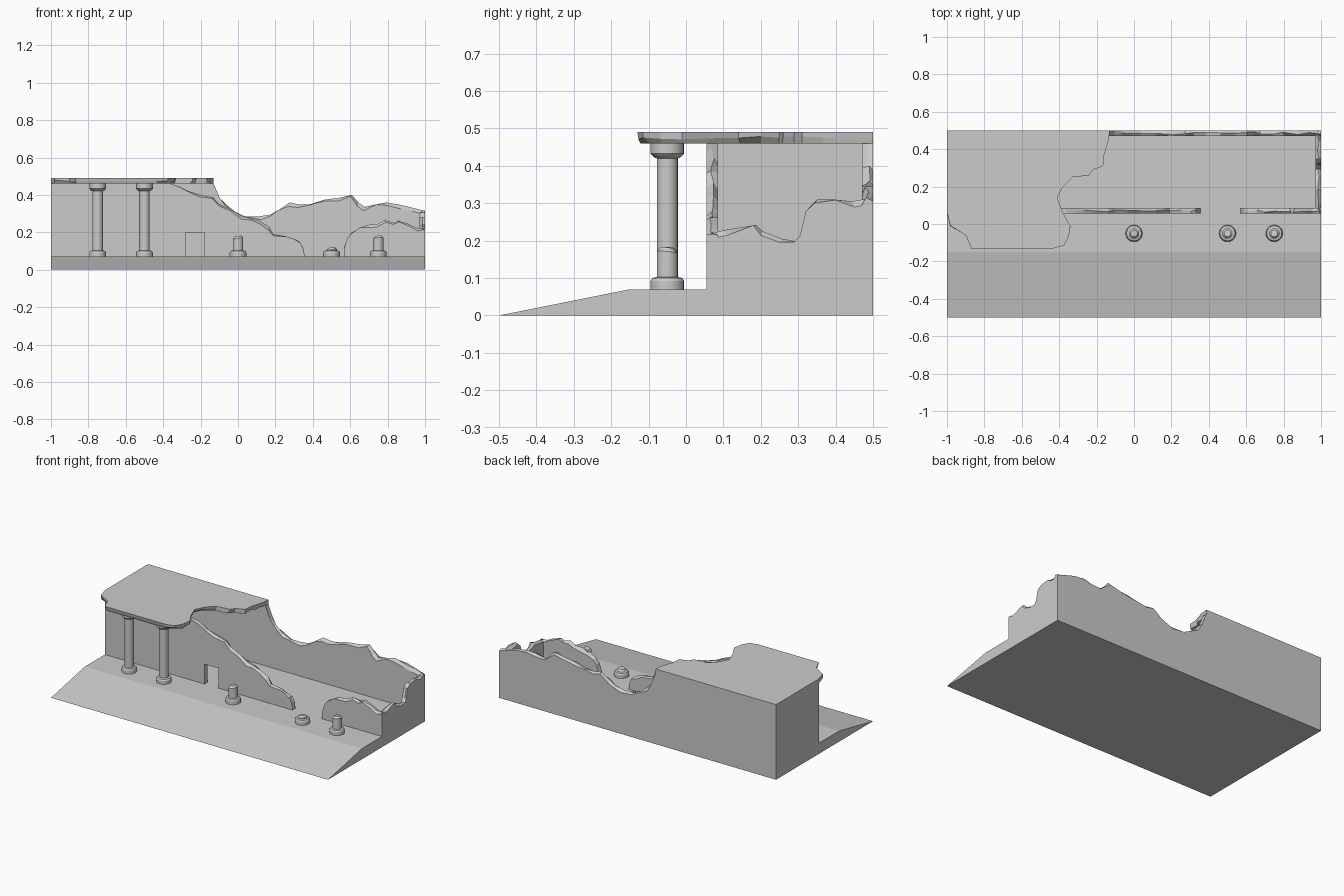
import bpy, bmesh, math, random
from mathutils import Matrix

if "Cube" in bpy.data.objects:
    bpy.data.objects.remove(bpy.data.objects["Cube"])

random.seed(4)
FLOOR, CEIL, ROOF = 0.07, 0.46, 0.49


def make(name, bm):
    bmesh.ops.recalc_face_normals(bm, faces=bm.faces)
    me = bpy.data.meshes.new(name)
    bm.to_mesh(me)
    bm.free()
    ob = bpy.data.objects.new(name, me)
    bpy.context.collection.objects.link(ob)
    return ob


def loft(name, rings):
    """Skin closed rings and cap both ends."""
    bm = bmesh.new()
    vr = [[bm.verts.new(p) for p in r] for r in rings]
    n = len(vr[0])
    for a, b in zip(vr, vr[1:]):
        for i in range(n):
            bm.faces.new((a[i], a[(i + 1) % n], b[(i + 1) % n], b[i]))
    bm.faces.new(vr[0][::-1])
    bm.faces.new(vr[-1])
    return make(name, bm)


def ragged_wall(name, tops, inner, outer, along_y=False):
    """Wall along an axis with a chipped top; tops = (distance, height)."""
    rings = []
    for i, (s, z) in enumerate(tops):
        full = z >= CEIL
        end = i in (0, len(tops) - 1)
        chip_o = 0 if full else random.uniform(0, 0.018)
        chip_i = 0 if full else random.uniform(0, 0.022)
        lean = 0 if full else random.uniform(-0.007, 0.007)
        slide = 0 if full or end else random.uniform(-0.01, 0.01)
        mid = (inner + outer) / 2 + lean
        sec = [(s, outer, FLOOR - 0.01), (s, outer, z - chip_o),
               (s + slide, mid, z), (s, inner, z - chip_i),
               (s, inner, FLOOR - 0.01)]
        rings.append([(t, a, h) if along_y else (a, t, h) for a, t, h in sec])
        if along_y:
            rings[-1] = [(t, a, h) for a, t, h in sec]
    return loft(name, rings)


# sloped podium
prof = [(-0.5, 0), (-0.15, FLOOR), (0.5, FLOOR), (0.5, 0)]
loft("podium", [[(x, y, z) for y, z in prof] for x in (-1, 1)])

# front wall, left of the breach, with doorway
front = ragged_wall("front_wall_left", [
    (-1, CEIL), (-0.36, CEIL), (-0.31, .445), (-0.27, .42), (-0.21, .405),
    (-0.14, .385), (-0.1, .355), (-0.04, .32), (0.02, .285), (0.07, .275),
    (0.12, .26), (0.16, .23), (0.19, .19), (0.26, .18), (0.3, .165),
    (0.335, .15), (0.35, .115), (0.355, .085)], 0.085, 0.055)
bm = bmesh.new()
bmesh.ops.create_cube(bm, size=1)
for v in bm.verts:
    v.co = (-0.23 + v.co.x * 0.1, 0.07 + v.co.y * 0.1, 0.1 + v.co.z * 0.2)
cutter = make("door_cutter", bm)
cutter.hide_render = True
cutter.hide_viewport = True
mod = front.modifiers.new("doorway", "BOOLEAN")
mod.object = cutter
mod.solver = "EXACT"

# front wall, right of the breach
ragged_wall("front_wall_right", [
    (0.567, .12), (0.585, .17), (0.61, .20), (0.65, .225), (0.7, .24),
    (0.74, .245), (0.79, .265), (0.83, .25), (0.86, .262), (0.92, .245),
    (0.96, .225), (1, .218)], 0.085, 0.055)

# back wall
ragged_wall("back_wall", [
    (-1, CEIL), (-0.13, CEIL), (-0.1, .39), (-0.07, .35), (-0.01, .31),
    (0.04, .285), (0.12, .285), (0.18, .295), (0.21, .32), (0.27, .36),
    (0.32, .35), (0.38, .35), (0.46, .375), (0.54, .385), (0.6, .40),
    (0.64, .36), (0.67, .335), (0.74, .35), (0.8, .36), (0.87, .345),
    (0.93, .33), (1, .315)], 0.47, 0.5)

# side walls
ragged_wall("right_wall", [
    (0.055, .215), (0.11, .228), (0.18, .242), (0.2, .225), (0.25, .205),
    (0.29, .198), (0.305, .22), (0.32, .28), (0.345, .31), (0.4, .31),
    (0.45, .305), (0.5, .315)], 0.97, 1.0, True)
ragged_wall("left_wall", [(0.055, CEIL), (0.5, CEIL)], -0.97, -1.0, True)

# broken roof slab: clean top, chipped underside
edge = [(-1, .5), (-.13, .5), (-.135, .45), (-.15, .4), (-.16, .37),
        (-.165, .31), (-.22, .29), (-.24, .26), (-.33, .25), (-.38, .2),
        (-.41, .14), (-.38, .06), (-.34, -.01), (-.35, -.07), (-.375, -.115),
        (-.43, -.13), (-.87, -.13), (-.9, -.06), (-.98, -.01), (-1, .06)]
low, mid = [], []
for i, (x, y) in enumerate(edge):
    solid = i in (0, 1, len(edge) - 1)
    k = 0 if solid else random.uniform(0.0, 0.03)
    cx, cy = -0.7 - x, 0.2 - y
    d = math.hypot(cx, cy)
    low.append((x + cx / d * k, y + cy / d * k, CEIL))
    j = 0 if solid else random.uniform(-0.003, 0.008)
    mid.append((x + cx / d * j, y + cy / d * j,
                CEIL + random.uniform(0.01, 0.02)))
loft("roof", [low, mid, [(x, y, ROOF) for x, y in edge]])


# columns: base, shaft, and either a capital or a broken stump
def column(name, x, top, whole):
    p = [(.045, FLOOR - .005), (.045, .092), (.040, .1), (.028, .103)]
    if whole:
        p += [(.028, .42), (.036, .423), (.045, .433), (.045, CEIL)]
    else:
        p += [(.028, top - .012), (.018, top)]
    n = 20
    rings = []
    for i, (r, z) in enumerate(p):
        tilt = 0.15 if not whole and i >= len(p) - 2 else 0
        rings.append([(x + r * math.cos(a), -0.05 + r * math.sin(a),
                       z + tilt * r * math.cos(a + x))
                      for a in (2 * math.pi * k / n for k in range(n))])
    ob = loft(name, rings)
    ob.data.shade_smooth()
    bpy.ops.object.select_all(action="DESELECT")
    ob.select_set(True)
    bpy.context.view_layer.objects.active = ob
    bpy.ops.object.shade_smooth_by_angle(angle=math.radians(30))


column("column_1", -0.75, CEIL, True)
column("column_2", -0.5, CEIL, True)
column("column_stump_1", 0.0, 0.18, False)
column("column_stump_2", 0.5, 0.118, False)
column("column_stump_3", 0.75, 0.18, False)
